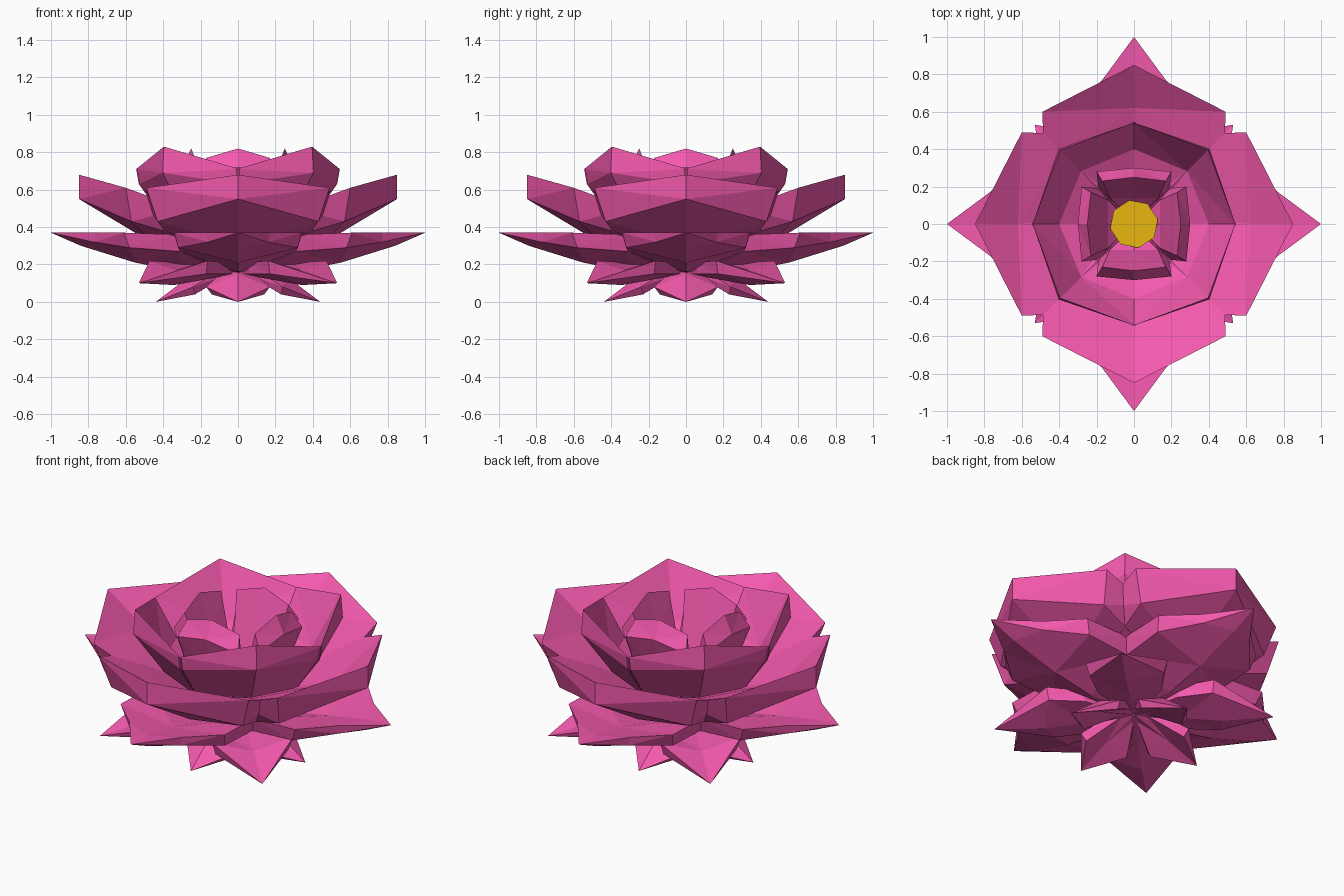
import bpy, bmesh
from math import sin, cos, pi


def material(name, color):
    m = bpy.data.materials.new(name)
    m.diffuse_color = color
    return m


pink = material("petal_pink", (0.9, 0.1, 0.42, 1))
yellow = material("stamen_yellow", (0.8, 0.47, 0.005, 1))


def petal_ring(name, turn, top, under):
    """Four solid petals, given as rows of the upper and the lower surface. Each row is
    (centre radius, centre z, edge radius, edge half width, edge z); two numbers are a pointed tip."""
    bm = bmesh.new()
    for k in range(4):
        a = turn + k * pi / 2
        made = {}

        def vert(r, l, z):
            key = (r, l, z)
            if key not in made:
                made[key] = bm.verts.new((r * cos(a) - l * sin(a), r * sin(a) + l * cos(a), z))
            return made[key]

        def surface(rows):
            grid = []
            for row in rows:
                mid = vert(row[0], 0, row[1])
                if len(row) == 2:
                    grid.append([mid] * 3)
                else:
                    r, w, z = row[2:]
                    grid.append([vert(r, -w, z), mid, vert(r, w, z)])
            return grid

        def skin(p, q):
            for i in range(len(p) - 1):
                f = list(dict.fromkeys((p[i], q[i], q[i + 1], p[i + 1])))
                if len(f) > 2:
                    bm.faces.new(f)

        upper, lower = surface(top), surface(under)
        for grid in (upper, lower):
            for p, q in zip(grid, grid[1:]):
                skin(p, q)
        for side in (0, 2):  # side walls
            skin([g[side] for g in upper], [g[side] for g in lower])
        for end in (0, -1):  # root and front rim
            skin(upper[end], lower[end])
    bmesh.ops.triangulate(bm, faces=bm.faces[:])
    bmesh.ops.recalc_face_normals(bm, faces=bm.faces[:])
    me = bpy.data.meshes.new(name)
    bm.to_mesh(me)
    bm.free()
    me.materials.append(pink)
    bpy.context.collection.objects.link(bpy.data.objects.new(name, me))


# Drooping leaves at the base
petal_ring("sepals", 0,
           [(0.01, 0.20, 0.05, 0.04, 0.20),
            (0.24, 0.15, 0.24, 0.17, 0.08),
            (0.44, 0.0)],
           [(0.01, 0.15, 0.05, 0.04, 0.15),
            (0.24, 0.08, 0.23, 0.14, 0.04),
            (0.44, 0.0)])
petal_ring("lower_diagonal_petals", pi / 4,
           [(0.01, 0.21, 0.06, 0.05, 0.22),
            (0.25, 0.19, 0.25, 0.18, 0.21),
            (0.48, 0.17, 0.45, 0.22, 0.22),
            (0.75, 0.10)],
           [(0.01, 0.15, 0.06, 0.05, 0.15),
            (0.25, 0.12, 0.25, 0.17, 0.15),
            (0.48, 0.09, 0.44, 0.20, 0.15),
            (0.75, 0.10)])

# Wide pointed petals, thick at the sides
petal_ring("pointed_petals", 0,
           [(0.02, 0.24, 0.06, 0.05, 0.25),
            (0.32, 0.27, 0.33, 0.34, 0.36),
            (0.60, 0.32, 0.61, 0.34, 0.37),
            (0.84, 0.36, 0.77, 0.17, 0.37),
            (1.0, 0.37)],
           [(0.02, 0.15, 0.06, 0.05, 0.16),
            (0.30, 0.16, 0.31, 0.31, 0.27),
            (0.55, 0.21, 0.58, 0.32, 0.29),
            (0.84, 0.30, 0.77, 0.16, 0.32),
            (1.0, 0.37)])

# Broad thick petals meeting on the diagonals
petal_ring("broad_petals", 0,
           [(0.02, 0.30, 0.06, 0.05, 0.31),
            (0.62, 0.52, 0.30, 0.48, 0.50),
            (0.85, 0.68, 0.60, 0.49, 0.61)],
           [(0.02, 0.22, 0.06, 0.05, 0.23),
            (0.45, 0.31, 0.33, 0.38, 0.36),
            (0.85, 0.55, 0.57, 0.43, 0.43)])

# Bowl of cupped diagonal petals
petal_ring("cup_petals", pi / 4,
           [(0.02, 0.36, 0.06, 0.05, 0.36),
            (0.40, 0.53, 0.28, 0.29, 0.51),
            (0.56, 0.83, 0.38, 0.39, 0.71)],
           [(0.02, 0.27, 0.06, 0.05, 0.28),
            (0.38, 0.42, 0.27, 0.27, 0.42),
            (0.57, 0.69, 0.37, 0.38, 0.63)])

# Inner petals curling over the heart
petal_ring("inner_petals", 0,
           [(0.02, 0.40, 0.06, 0.05, 0.40),
            (0.14, 0.49, 0.14, 0.13, 0.49),
            (0.25, 0.82, 0.23, 0.17, 0.77)],
           [(0.02, 0.32, 0.06, 0.05, 0.32),
            (0.21, 0.46, 0.19, 0.19, 0.45),
            (0.30, 0.72, 0.28, 0.20, 0.68)])

# Flat octagonal heart
bpy.ops.mesh.primitive_cylinder_add(vertices=8, radius=0.13, depth=0.12,
                                    location=(0, 0, 0.44), rotation=(0, 0, pi / 16))
heart = bpy.context.object
heart.name = "flower_heart"
heart.data.materials.append(yellow)
